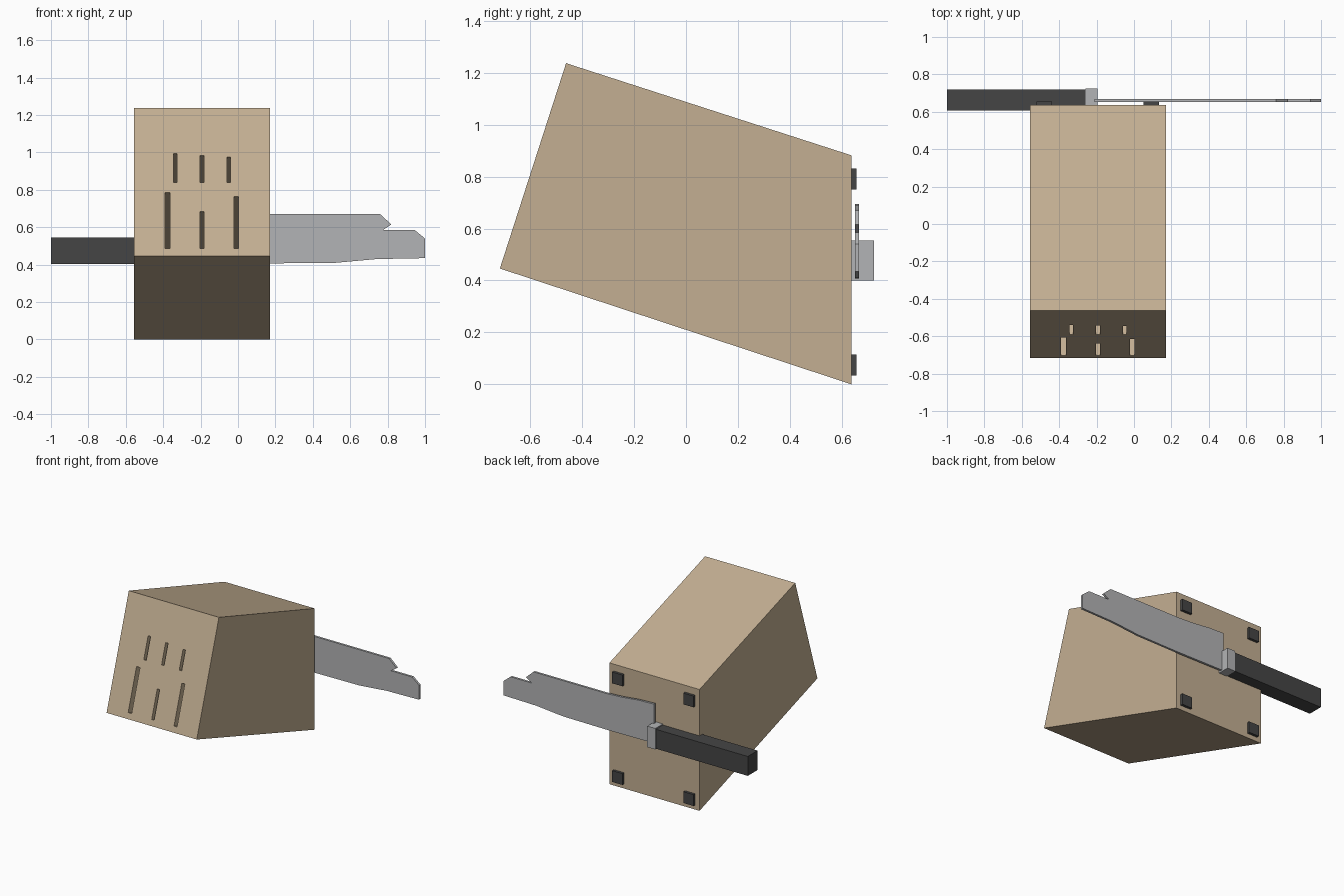
import bpy, bmesh
from mathutils import Vector

if "Cube" in bpy.data.objects:
    bpy.data.objects.remove(bpy.data.objects["Cube"])


def material(name, rgb):
    m = bpy.data.materials.new(name)
    m.diffuse_color = (*rgb, 1)
    m.use_nodes = True
    m.node_tree.nodes["Principled BSDF"].inputs["Base Color"].default_value = m.diffuse_color
    return m


WOOD = material("wood", (0.55, 0.43, 0.29))
STEEL = material("steel", (0.45, 0.455, 0.465))
BLACK = material("black plastic", (0.06, 0.06, 0.06))


def prism(name, mat, profile, axis, lo, hi):
    """Extrude a 2D profile: axis 'x' takes (y, z) points, axis 'y' takes (x, z)."""
    def place(p, d):
        return (d, p[0], p[1]) if axis == 'x' else (p[0], d, p[1])
    bm = bmesh.new()
    a = [bm.verts.new(place(p, lo)) for p in profile]
    b = [bm.verts.new(place(p, hi)) for p in profile]
    bm.faces.new(a)
    bm.faces.new(b[::-1])
    n = len(a)
    for i in range(n):
        bm.faces.new((a[i], b[i], b[(i + 1) % n], a[(i + 1) % n]))
    bmesh.ops.recalc_face_normals(bm, faces=bm.faces)
    mesh = bpy.data.meshes.new(name)
    bm.to_mesh(mesh)
    bm.free()
    ob = bpy.data.objects.new(name, mesh)
    bpy.context.collection.objects.link(ob)
    if mat:
        mesh.materials.append(mat)
    return ob


def box(name, mat, x, y, z):
    pts = [(y[0], z[0]), (y[1], z[0]), (y[1], z[1]), (y[0], z[1])]
    return prism(name, mat, pts, 'x', *x)


# Slanted wooden block
LOW, TOP = Vector((-0.717, 0.446)), Vector((-0.462, 1.237))
BACK_Y = 0.637
block = prism("knife_block", WOOD,
              [LOW, TOP, (BACK_Y, 0.882), (BACK_Y, 0.0)], 'x', -0.555, 0.17)

# Knife slots, cut along the slant of the block: (x, width, z low, z high)
slots = [(-0.335, 0.02, 0.84, 0.995), (-0.192, 0.02, 0.84, 0.985), (-0.05, 0.02, 0.84, 0.975),
         (-0.377, 0.028, 0.487, 0.785), (-0.192, 0.02, 0.487, 0.685), (-0.01, 0.024, 0.487, 0.765)]
along = Vector((BACK_Y - LOW.x, -LOW.y)).normalized()
for x, w, z0, z1 in slots:
    p0, p1 = (LOW.lerp(TOP, (z - LOW.y) / (TOP.y - LOW.y)) for z in (z0, z1))
    cutter = prism("slot_cutter", None,
                   [p0 - along * 0.1, p1 - along * 0.1, p1 + along, p0 + along],
                   'x', x - w / 2, x + w / 2)
    cutter.hide_render = True
    mod = block.modifiers.new("slot", 'BOOLEAN')
    mod.operation = 'DIFFERENCE'
    mod.solver = 'EXACT'
    mod.object = cutter
    bpy.context.view_layer.objects.active = block
    bpy.ops.object.modifier_apply(modifier=mod.name)
    bpy.data.objects.remove(cutter)

# Rubber feet on the back
for x in (-0.52, 0.052):
    for z in (0.033, 0.75):
        box("foot", BLACK, (x, x + 0.082), (BACK_Y - 0.01, 0.656), (z, z + 0.082))

# Knife: handle, bolster and fork-tipped blade
box("knife_handle", BLACK, (-1.0, -0.25), (0.606, 0.718), (0.404, 0.545))
box("knife_bolster", STEEL, (-0.26, -0.195), (0.601, 0.724), (0.4, 0.553))
prism("knife_blade", STEEL,
      [(-0.21, 0.41), (0.17, 0.407), (0.52, 0.41), (0.74, 0.43), (1.0, 0.435),
       (1.0, 0.54), (0.945, 0.585), (0.775, 0.585), (0.82, 0.615), (0.76, 0.67),
       (0.17, 0.67), (0.05, 0.676), (-0.08, 0.69), (-0.21, 0.695)],
      'y', 0.651, 0.667)
